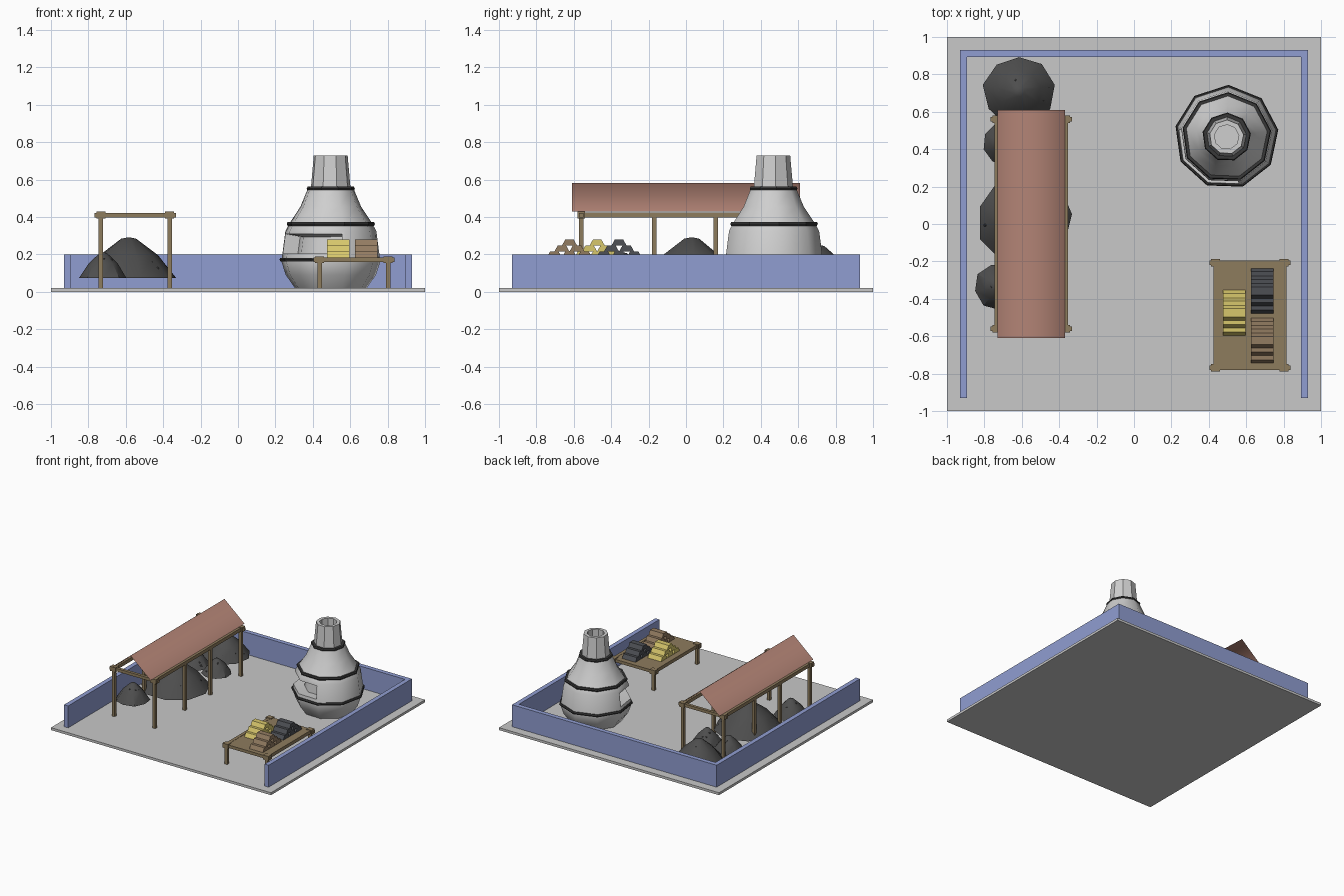
import bpy, bmesh, math, random
from mathutils import Vector

if "Cube" in bpy.data.objects:
    bpy.data.objects.remove(bpy.data.objects["Cube"])

random.seed(4)


def mat(name, r, g, b):
    m = bpy.data.materials.new(name)
    m.diffuse_color = (r, g, b, 1)
    m.use_nodes = True
    m.node_tree.nodes["Principled BSDF"].inputs["Base Color"].default_value = m.diffuse_color
    return m


GROUND = mat("pale_ground", .58, .58, .58)
BLUE = mat("blue_wall", .28, .34, .64)
STONE = mat("light_stone", .62, .62, .62)
BAND = mat("dark_band", .04, .04, .04)
WOOD = mat("wood", .27, .20, .11)
ROOF = mat("clay_roof", .45, .23, .18)
COAL = mat("dark_ore", .075, .075, .075)
GOLD = mat("gold", .68, .57, .15)
IRON = mat("iron", .075, .08, .09)
BRONZE = mat("bronze", .29, .20, .12)


def finish(bm, name, material, angle=None, recalc=True):
    if recalc:
        bmesh.ops.recalc_face_normals(bm, faces=bm.faces[:])
    me = bpy.data.meshes.new(name)
    bm.to_mesh(me)
    bm.free()
    me.materials.append(material)
    if angle:
        for p in me.polygons:
            p.use_smooth = True
        me.set_sharp_from_angle(angle=math.radians(angle))
    ob = bpy.data.objects.new(name, me)
    bpy.context.collection.objects.link(ob)
    return ob


def add_box(bm, x0, x1, y0, y1, z0, z1):
    vs = bmesh.ops.create_cube(bm, size=1)["verts"]
    for v in vs:
        v.co = Vector(((x0 + x1) / 2 + v.co.x * (x1 - x0),
                       (y0 + y1) / 2 + v.co.y * (y1 - y0),
                       (z0 + z1) / 2 + v.co.z * (z1 - z0)))


def box(name, material, *b):
    bm = bmesh.new()
    add_box(bm, *b)
    return finish(bm, name, material)


def lathe(bm, cx, cy, profile, n, start=0, jitter=0, closed=False):
    """Turn (radius, z) points round an upright axis; returns rows of faces."""
    rings = []
    for r, z in profile:
        ring = []
        for i in range(n):
            a = math.radians(start) + math.tau * i / n
            k = r * (1 + random.uniform(-jitter, jitter))
            ring.append(bm.verts.new((cx + k * math.cos(a), cy + k * math.sin(a), z)))
        rings.append(ring)
    if closed:
        rings.append(rings[0])
    rows = [[bm.faces.new((a[i], a[(i + 1) % n], b[(i + 1) % n], b[i])) for i in range(n)]
            for a, b in zip(rings, rings[1:])]
    if not closed:
        bm.faces.new(rings[0][::-1])
        bm.faces.new(rings[-1])
    return rows


# yard slab and three low walls
box("ground_slab", GROUND, -1, 1, -1, 1, 0, .02)
bm = bmesh.new()
add_box(bm, -.93, -.893, -.93, .893, .02, .2)
add_box(bm, .893, .93, -.93, .893, .02, .2)
add_box(bm, -.93, .93, .893, .93, .02, .2)
finish(bm, "yard_walls", BLUE)

# kiln body with a recessed mouth facing the middle of the yard
KX, KY, SIDES, TURN = .495, .465, 9, 8
bm = bmesh.new()
rows = lathe(bm, KX, KY, [(.195, .02), (.245, .09), (.27, .165), (.265, .19), (.247, .325),
                          (.225, .365), (.165, .455), (.125, .55)], SIDES, TURN)
bmesh.ops.recalc_face_normals(bm, faces=bm.faces[:])
mouth = rows[3][4:7]
bmesh.ops.inset_region(bm, faces=mouth, thickness=.016, use_even_offset=True)
bmesh.ops.inset_region(bm, faces=mouth, thickness=.004, depth=-.08, use_even_offset=True)
finish(bm, "kiln_body", STONE, 50, recalc=False)

# hollow chimney
bm = bmesh.new()
lathe(bm, KX, KY, [(.108, .55), (.092, .73), (.066, .73), (.066, .6)], SIDES, TURN)
finish(bm, "kiln_chimney", STONE)

# dark bands round the kiln
for i, (r, z) in enumerate([(.274, .172), (.235, .363), (.126, .552)]):
    bm = bmesh.new()
    lathe(bm, KX, KY, [(r - .03, z - .01), (r, z - .01), (r + .005, z),
                       (r, z + .01), (r - .03, z + .01)], SIDES, TURN, closed=True)
    finish(bm, f"kiln_band_{i + 1}", BAND)


def timber_frame(name, x0, x1, post_ys, z):
    """Posts, long beams and end beams; z is the middle of the beams."""
    bm = bmesh.new()
    ya, yb = post_ys[0], post_ys[-1]
    for x in (x0, x1):
        for y in post_ys:
            add_box(bm, x - .012, x + .012, y - .012, y + .012, .02, z)
        add_box(bm, x - .013, x + .013, ya - .02, yb + .02, z - .014, z + .014)
        for y in (ya, yb):
            add_box(bm, x - .024, x + .024, y - .02, y + .02, z - .018, z + .018)
    for y in (ya, yb):
        add_box(bm, x0 - .034, x1 + .034, y - .012, y + .012, z - .012, z + .012)
    finish(bm, name, WOOD)


# open shed with a thin gable roof
timber_frame("shed_frame", -.733, -.365, (-.56, -.17, .16, .56), .41)
bm = bmesh.new()
ends = [[bm.verts.new((x, y, z)) for x, z in ((-.73, .428), (-.55, .583), (-.368, .428))]
        for y in (-.61, .61)]
for i in (0, 1):
    bm.faces.new((ends[0][i], ends[0][i + 1], ends[1][i + 1], ends[1][i]))
for f in bm.faces:
    f.normal_update()
    if f.normal.z < 0:
        f.normal_flip()
finish(bm, "shed_roof", ROOF, 120, recalc=False)

# ore heaps with small lumps
heaps = [(-.615, .71, .19, .25), (-.69, .43, .115, .19), (-.48, .41, .115, .19),
         (-.585, .03, .255, .29), (-.72, -.335, .13, .21)]
for i, (x, y, r, top) in enumerate(heaps):
    bm = bmesh.new()
    h = top - .075
    lathe(bm, x, y, [(r, .075), (r * .6, .075 + h * .56), (r * .16, .075 + h * .97),
                     (r * .04, top)], 9, 10 + 25 * i, .05)
    for k in range(int(r * 50)):
        a, t = random.uniform(0, math.tau), random.uniform(.3, .85)
        z = .075 + h * (1 - t) * 1.12
        lump = bmesh.ops.create_icosphere(bm, subdivisions=1, radius=.009)["verts"]
        bmesh.ops.translate(bm, verts=lump,
                            vec=(x + r * t * math.cos(a), y + r * t * math.sin(a), z))
    finish(bm, f"ore_heap_{i + 1}", COAL, 35)

# table
timber_frame("table_frame", .437, .803, (-.768, -.207), .172)
box("table_top", WOOD, .425, .815, -.765, -.21, .168, .184)


def bar_stack(name, material, x0, x1, y):
    """Pyramid of tapered bars, three then two then one."""
    bm = bmesh.new()
    pitch, h = .081, .032
    for row in range(3):
        for k in range(3 - row):
            c = y + (k - (2 - row) / 2) * pitch
            z = .184 + row * h
            ring = [[bm.verts.new((x, c + dy, z + dz)) for dy, dz in
                     ((-.04, 0), (.04, 0), (.022, h), (-.022, h))] for x in (x0, x1)]
            for i in range(4):
                j = (i + 1) % 4
                bm.faces.new((ring[0][i], ring[0][j], ring[1][j], ring[1][i]))
            bm.faces.new(ring[0])
            bm.faces.new(ring[1])
    finish(bm, name, material)


# stacks of metal bars
bar_stack("gold_bars", GOLD, .475, .597, -.475)
bar_stack("iron_bars", IRON, .625, .747, -.358)
bar_stack("bronze_bars", BRONZE, .625, .747, -.623)
